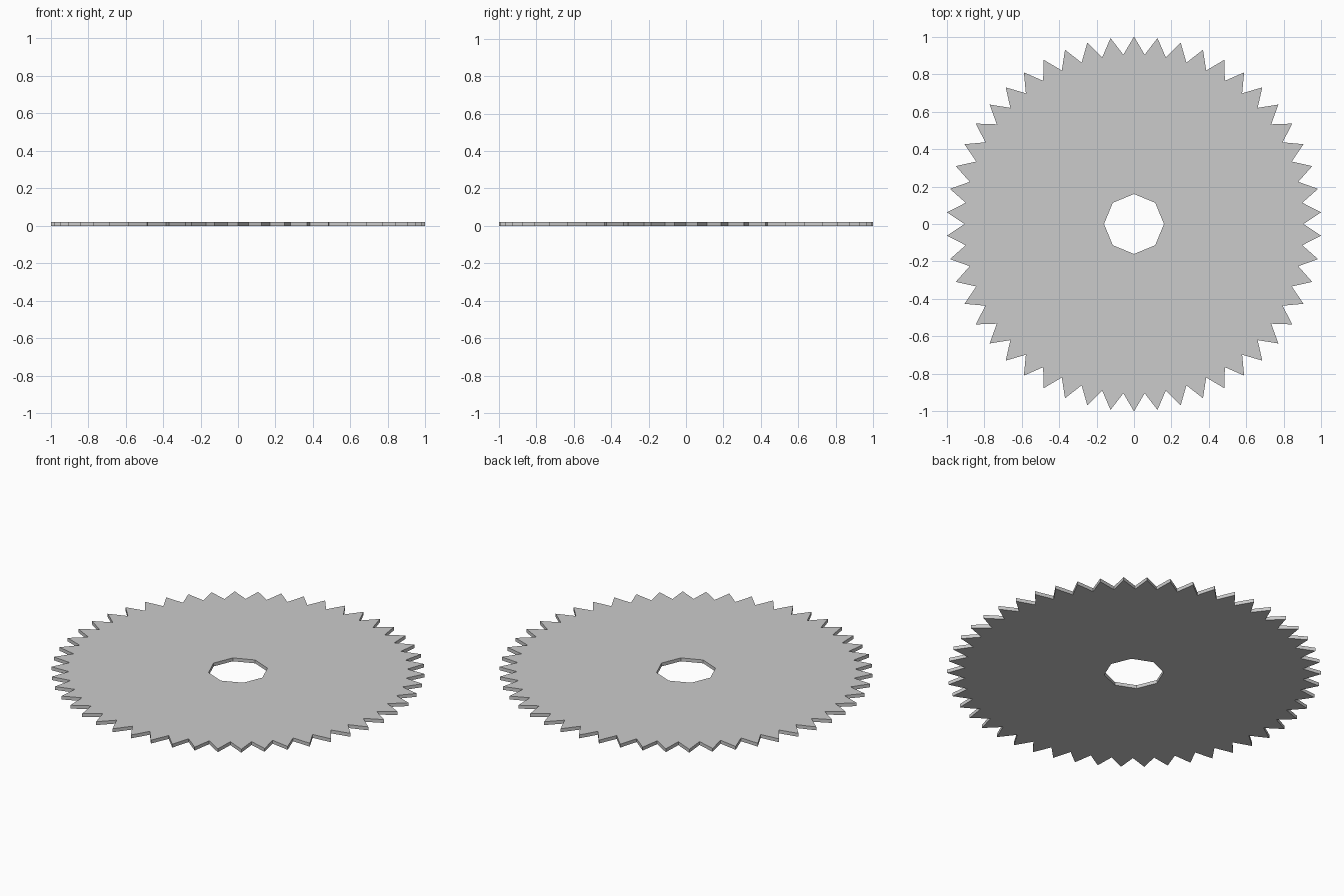
import bpy, bmesh
from math import sin, cos, pi

if "Cube" in bpy.data.objects:
    bpy.data.objects.remove(bpy.data.objects["Cube"])

TEETH = 50
TIP_R, ROOT_R = 1.0, 0.905
HOLE_R, HOLE_SIDES = 0.16, 8
THICK = 0.02


def add_loop(bm, radii, start=pi / 2):
    """Closed ring of edges, one vertex per radius, evenly spaced in angle."""
    n = len(radii)
    vs = [bm.verts.new((r * cos(start + 2 * pi * i / n),
                        r * sin(start + 2 * pi * i / n), 0))
          for i, r in enumerate(radii)]
    return [bm.edges.new((vs[i], vs[(i + 1) % n])) for i in range(n)]


bm = bmesh.new()

# Toothed rim and octagonal arbor hole
edges = add_loop(bm, [TIP_R, ROOT_R] * TEETH)
edges += add_loop(bm, [HOLE_R] * HOLE_SIDES)

# Flat plate between the two outlines, then thickness
bmesh.ops.triangle_fill(bm, edges=edges, use_beauty=True, use_dissolve=False, normal=(0, 0, 1))
ext = bmesh.ops.extrude_face_region(bm, geom=bm.faces[:], use_keep_orig=True)
top = [g for g in ext["geom"] if isinstance(g, bmesh.types.BMVert)]
bmesh.ops.translate(bm, verts=top, vec=(0, 0, THICK))
bmesh.ops.recalc_face_normals(bm, faces=bm.faces[:])

mesh = bpy.data.meshes.new("saw_blade")
bm.to_mesh(mesh)
bm.free()
blade = bpy.data.objects.new("saw_blade", mesh)
bpy.context.collection.objects.link(blade)
